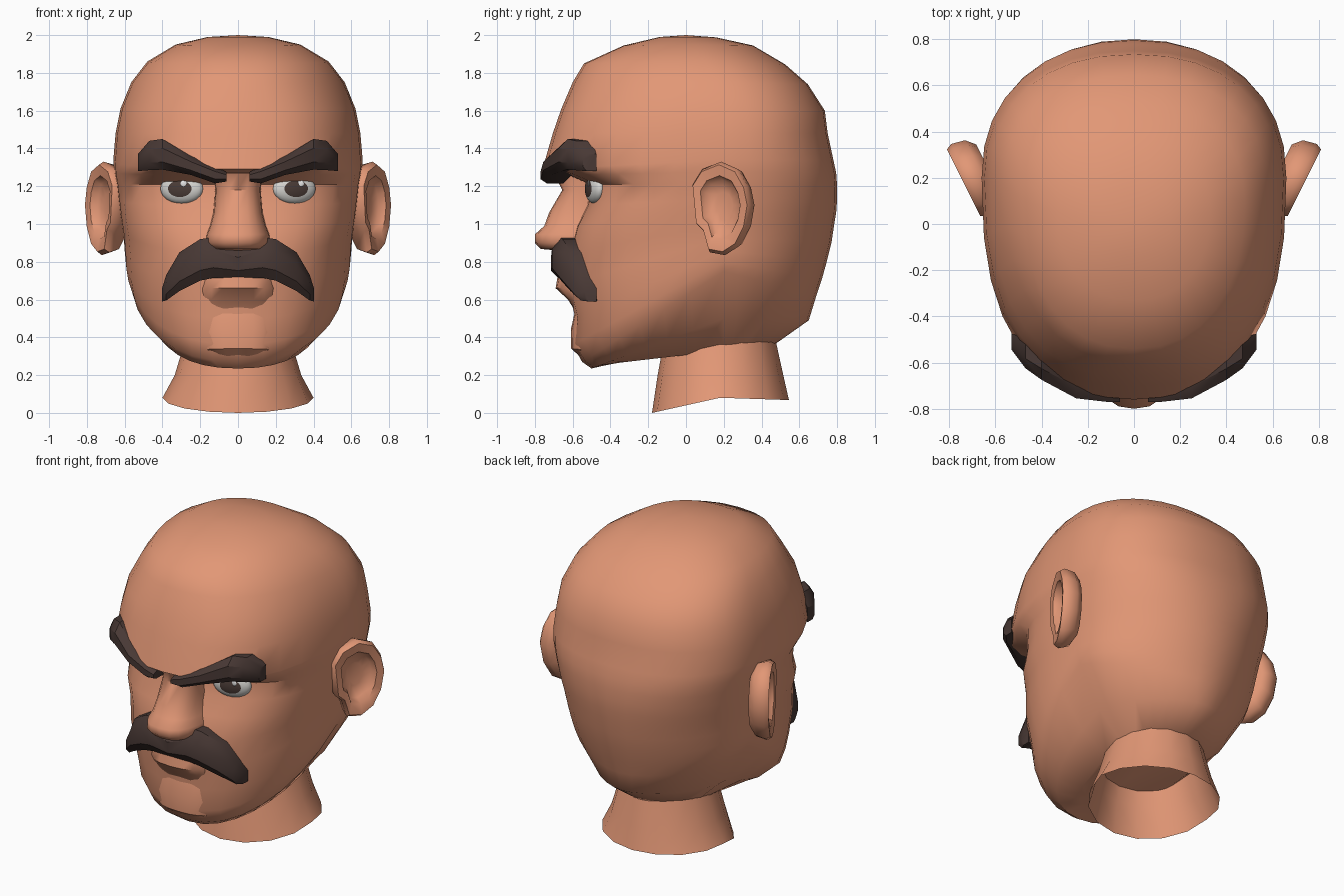
import bpy, bmesh, math
from mathutils import Matrix, Vector

if "Cube" in bpy.data.objects:
    bpy.data.objects.remove(bpy.data.objects["Cube"])


def material(name, rgb):
    m = bpy.data.materials.new(name)
    m.diffuse_color = (*rgb, 1)
    m.use_nodes = True
    m.node_tree.nodes["Principled BSDF"].inputs["Base Color"].default_value = m.diffuse_color
    return m


SKIN = material("skin", (0.76, 0.31, 0.18))
HAIR = material("dark_hair", (0.065, 0.04, 0.035))
WHITE = material("eye_white", (0.68, 0.67, 0.64))
IRIS = material("dark_iris", (0.07, 0.045, 0.038))
GLINT = material("eye_glint", (0.85, 0.85, 0.85))


def finish(name, bm, mats, mirror=False, angle=35):
    bmesh.ops.recalc_face_normals(bm, faces=bm.faces[:])
    me = bpy.data.meshes.new(name)
    bm.to_mesh(me)
    bm.free()
    ob = bpy.data.objects.new(name, me)
    bpy.context.collection.objects.link(ob)
    for m in mats:
        me.materials.append(m)
    bpy.ops.object.select_all(action='DESELECT')
    ob.select_set(True)
    bpy.context.view_layer.objects.active = ob
    bpy.ops.object.shade_smooth_by_angle(angle=math.radians(angle))
    if mirror:
        ob.modifiers.new("mirror", 'MIRROR')
    return ob


def skin_rings(rings, cap_start=True, cap_end=True):
    """Bridge equal-length closed rings of points."""
    bm = bmesh.new()
    vs = [[bm.verts.new(p) for p in r] for r in rings]
    n = len(vs[0])
    for a, b in zip(vs, vs[1:]):
        for i in range(n):
            j = (i + 1) % n
            bm.faces.new((a[i], a[j], b[j], b[i]))
    if cap_start:
        bm.faces.new(vs[0][::-1])
    if cap_end:
        bm.faces.new(vs[-1])
    return bm


def ring(zf, zm, zb, w, yf, yc, yb, nf=2.25, nb=2.25, seg=32):
    """Rounded horizontal section; its height bends from front to middle to back."""
    pts = []
    for i in range(seg):
        a = math.tau * i / seg
        s, c = math.sin(a), math.cos(a)
        n = nf if c > 0 else nb
        x = w * math.copysign(abs(s) ** (2 / n), s)
        t = abs(c) ** (2 / n)
        ye, ze = (yf, zf) if c > 0 else (yb, zb)
        pts.append((x, yc + (ye - yc) * t, zm + (ze - zm) * t))
    return pts


def strip(stations):
    """Six-sided sections along x: (x, y centre, half depth, z low, z high)."""
    shape = [(-1, .25), (-1, .7), (-.35, 1), (1, 1), (1, 0), (-.45, 0)]
    return [[(x, y + d * u, lo + (hi - lo) * v) for u, v in shape]
            for x, y, d, lo, hi in stations]


# Head: underside, jaw line, face, eye sockets, brow, skull
head = [
    (.26, .33, .37, .25, -.40, .2, .48),
    (.235, .50, .49, .43, -.50, .2, .65),
    (.27, .75, .62, .57, -.55, .2, .69),
    (.36, .80, .71, .59, -.60, .2, .72),
    (.50, .86, .80, .60, -.585, .2, .745),
    (.68, .93, .90, .605, -.63, .2, .77),
    (.85, 1.0, 1.0, .615, -.62, .2, .785),
    (.99, 1.06, 1.06, .625, -.58, .2, .795),
    (1.1, 1.13, 1.13, .635, -.525, .2, .80),
    (1.21, 1.21, 1.2, .645, -.515, .2, .80),
    (1.26, 1.275, 1.27, .655, -.63, .2, .795),
    (1.29, 1.34, 1.34, .66, -.76, .2, .78),
    (1.48, 1.48, 1.48, .648, -.705, .2, .75),
    (1.61, 1.61, 1.6, .622, -.66, .2, .735),
    (1.75, 1.75, 1.74, .565, -.60, .17, .645),
    (1.85, 1.86, 1.845, .48, -.54, .1, .525),
    (1.945, 1.95, 1.945, .33, -.33, .05, .355),
    (1.99, 1.99, 1.988, .16, -.14, .02, .16),
]


def head_ring(row):
    # Fuller cheeks and temples in front, egg-shaped taper low at the back
    zm = row[1]
    front = 2.9 if 1.03 < zm < 1.3 else 2.5 if .8 < zm < 1.65 else 2.25
    back = min(2.25, 1.7 + max(0, zm - .7) * .9)
    return ring(*row, nf=front, nb=back)


bm = skin_rings([head_ring(r) for r in head], cap_end=False)
top = bm.verts.new((0, 0, 2))
for e in [e for e in bm.edges if e.is_boundary]:
    bm.faces.new((*e.verts, top))
finish("head", bm, [SKIN], angle=38)

# Neck: open flared tube, dipping at the front
neck = [(0, .08, .068, .40, -.18, .18, .545), (.2, .2, .2, .335, -.15, .18, .515),
        (.42, .45, .45, .26, -.11, .18, .46)]
finish("neck", skin_rings([ring(*r, 2, 2, 16) for r in neck], False, False), [SKIN])


def face_loft(name, rows, yc, yb, angle=50):
    rings = [ring(z, z, z, w, yf, yc, yb, 2.5, 2.5, 20) for z, w, yf in rows]
    finish(name, skin_rings(rings), [SKIN], angle=angle)


# Nose: bulbous tip rising to a bridge
face_loft("nose", [(.86, .10, -.68), (.868, .145, -.77), (.90, .172, -.80), (.945, .168, -.80),
                   (.99, .15, -.75), (1.06, .13, -.725), (1.18, .12, -.655), (1.27, .13, -.70)],
          -.54, -.38)
# Lower lip and chin
face_loft("lower_lip", [(.54, .19, -.588), (.60, .215, -.625), (.66, .21, -.69), (.72, .20, -.68)],
          -.50, -.40)
chin = [(.28, .30, .12, -.54), (.34, .33, .19, -.608), (.44, .39, .21, -.61), (.55, .46, .20, -.585)]
finish("chin", skin_rings([ring(zf, zm, zm, w, yf, -.48, -.4, 2.5, 2.5, 20)
                           for zf, zm, w, yf in chin]), [SKIN])

# Moustache
tache = strip([(0, -.645, .07, .715, .87), (.13, -.64, .07, .715, .93), (.2, -.63, .07, .70, .92),
               (.31, -.58, .07, .645, .85), (.38, -.53, .06, .595, .73), (.402, -.505, .03, .59, .66)])
finish("moustache", skin_rings(tache, cap_start=False), [HAIR], True)

# Eyebrows, slanting down to the middle
brow = strip([(.06, -.715, .055, 1.225, 1.275), (.12, -.71, .06, 1.215, 1.305),
              (.25, -.68, .075, 1.26, 1.36), (.40, -.60, .075, 1.288, 1.45),
              (.47, -.56, .065, 1.285, 1.44), (.53, -.51, .035, 1.28, 1.37)])
finish("eyebrows", skin_rings(brow), [HAIR], True)

# Ears: tilted outline, broad rim and sunken bowl, narrower behind
outline = [(.03, 1.21), (.08, 1.29), (.18, 1.33), (.27, 1.29), (.32, 1.2), (.34, 1.1), (.32, .98),
           (.27, .88), (.2, .835), (.12, .85), (.09, .96), (.05, 1.0)]
out = Vector((.9, -.45, 0))


def ear_ring(scale, push):
    pts = []
    for y, z in outline:
        y, z = .18 + (y - .18) * scale, 1.1 + (z - 1.1) * scale
        pts.append(Vector((.65 + .5 * (y - .03), y, z)) + out * push)
    return pts


ear = [ear_ring(.72, -.11), ear_ring(.93, -.075), ear_ring(1, -.015), ear_ring(.93, .012),
       ear_ring(.68, .005), ear_ring(.58, -.03), ear_ring(.3, -.045)]
finish("ears", skin_rings(ear), [SKIN], True, 50)

# Eyes: shallow domes, iris chosen by distance from the eye's axis, glint on the same side of both
for side, label in ((-1, "left"), (1, "right")):
    place = (Matrix.Translation((side * .298, -.482, 1.187))
             @ Matrix.Rotation(side * math.radians(16), 4, 'Z'))
    dome = place @ Matrix.Diagonal((.117, .045, .08, 1))
    bm = bmesh.new()
    bmesh.ops.create_uvsphere(bm, u_segments=24, v_segments=16, radius=1,
                              matrix=Matrix.Rotation(math.pi / 2, 4, 'X'))
    for f in bm.faces:
        c = f.calc_center_median()
        f.material_index = 1 if c.y < 0 and math.hypot(c.x, c.z) < .53 else 0
    bm.transform(dome)
    finish(label + "_eye", bm, [WHITE, IRIS])
    spot = dome @ Vector((.2, -.92, .34))
    bm = bmesh.new()
    bmesh.ops.create_uvsphere(bm, u_segments=12, v_segments=6, radius=1)
    bm.transform(Matrix.Translation(spot) @ Matrix.Diagonal((.018, .005, .018, 1)))
    finish(label + "_glint", bm, [GLINT])
